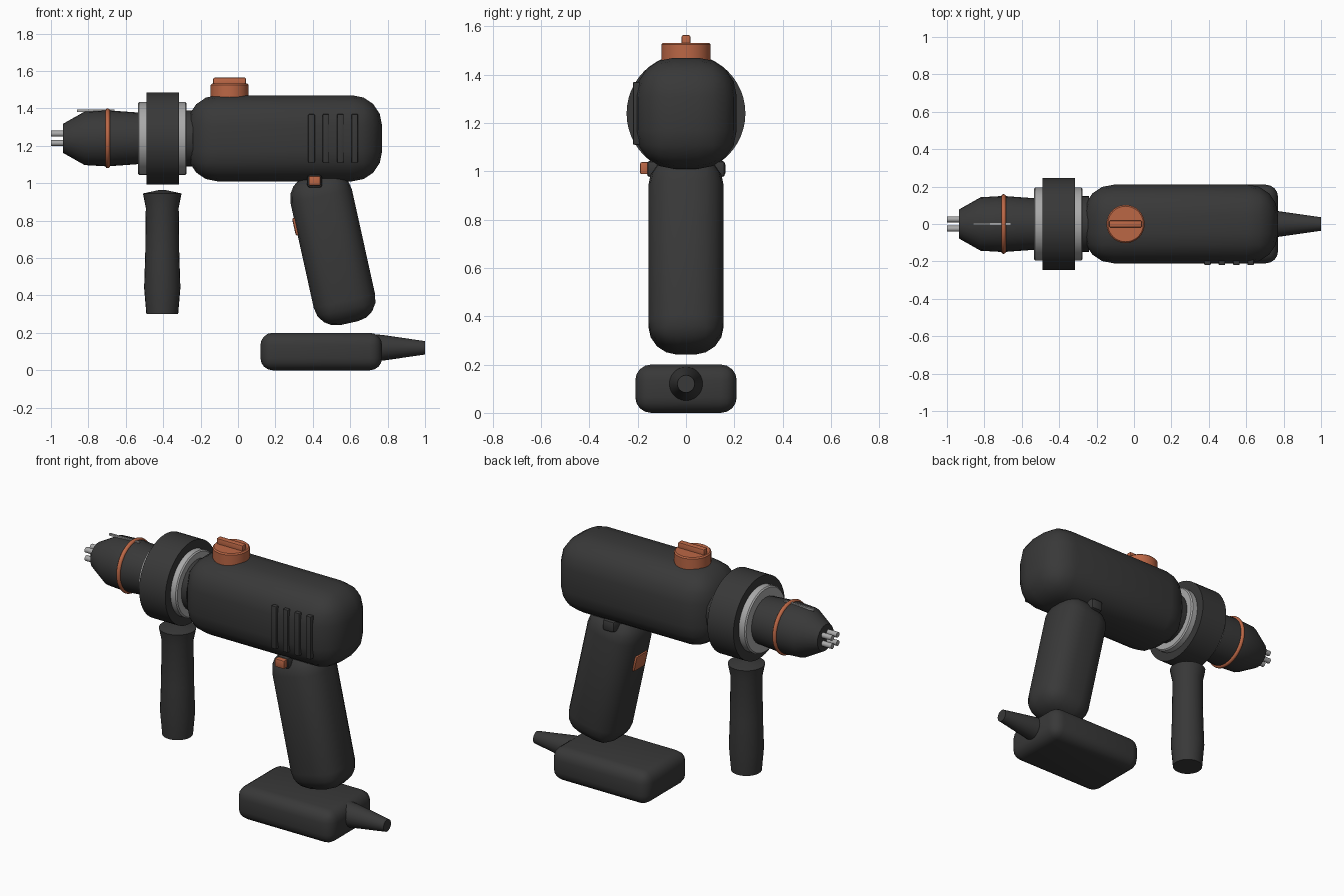
import bpy
import math
from mathutils import Matrix

if "Cube" in bpy.data.objects:
    bpy.data.objects.remove(bpy.data.objects["Cube"])


def material(name, rgb):
    m = bpy.data.materials.new(name)
    m.diffuse_color = (*rgb, 1)
    m.use_nodes = True
    m.node_tree.nodes["Principled BSDF"].inputs["Base Color"].default_value = m.diffuse_color
    return m


DARK = material("charcoal", (0.04, 0.04, 0.04))
ORANGE = material("burnt_orange", (0.50, 0.135, 0.06))
GREY = material("metal_grey", (0.40, 0.40, 0.40))


def finish(ob, name, mat, angle=35):
    ob.name = name
    ob.data.materials.append(mat)
    bpy.ops.object.select_all(action='DESELECT')
    ob.select_set(True)
    bpy.context.view_layer.objects.active = ob
    bpy.ops.object.shade_smooth_by_angle(angle=math.radians(angle))
    return ob


def box(name, mat, center, size, bevel=0, segments=4, tilt=0):
    """Rounded box, tilted about y."""
    bpy.ops.mesh.primitive_cube_add(size=1, location=center)
    ob = bpy.context.object
    ob.data.transform(Matrix.Diagonal((*size, 1)))
    ob.rotation_euler.y = tilt
    if bevel:
        b = ob.modifiers.new("round", 'BEVEL')
        b.width, b.segments = bevel, segments
        bpy.ops.object.modifier_apply(modifier=b.name)
    return finish(ob, name, mat)


def lathe(name, mat, profile, center, axis='Z', n=32):
    """Spin (position along axis, radius) points into a closed solid."""
    verts, faces = [], []
    for p, r in profile:
        for i in range(n):
            a = 2 * math.pi * i / n
            c, s = r * math.cos(a), r * math.sin(a)
            verts.append((p, c, s) if axis == 'X' else (c, s, p))
    for k in range(len(profile) - 1):
        for i in range(n):
            j = (i + 1) % n
            faces.append((k * n + i, k * n + j, (k + 1) * n + j, (k + 1) * n + i))
    last = (len(profile) - 1) * n
    faces.append(tuple(reversed(range(n))))
    faces.append(tuple(range(last, last + n)))
    me = bpy.data.meshes.new(name)
    me.from_pydata(verts, [], faces)
    ob = bpy.data.objects.new(name, me)
    ob.location = center
    bpy.context.collection.objects.link(ob)
    return finish(ob, name, mat)


AXIS_Z = 1.24
TILT = math.radians(-12.5)

# Motor housing, grip and battery
box("motor_housing", DARK, (0.25, 0, AXIS_Z), (1.04, 0.42, 0.46), 0.16)
box("grip", DARK, (0.507, 0, 0.65), (0.336, 0.312, 0.815), 0.12, 4, TILT)
box("battery", DARK, (0.445, 0, 0.10), (0.65, 0.42, 0.20), 0.065)
lathe("cord_sleeve", DARK, [(0.72, 0.073), (0.77, 0.069), (1.0, 0.036)],
      (0, 0, 0.12), 'X', 24)

# Trigger and direction switch
box("trigger", ORANGE, (0.343, 0, 0.775), (0.09, 0.11, 0.10), 0.012, 2, TILT)
box("switch_bar", DARK, (0.41, 0, 1.01), (0.08, 0.325, 0.068), 0.015, 2)
box("switch_button", ORANGE, (0.41, -0.172, 1.013), (0.062, 0.036, 0.05), 0.006, 2)

# Raised side vents
for i in range(4):
    box(f"vent_{i + 1}", DARK, (0.393 + 0.077 * i, -0.205, AXIS_Z),
        (0.035, 0.03, 0.26), 0.006, 2)

# Speed dial with finger bar
lathe("speed_dial", ORANGE, [(1.45, 0.102), (1.525, 0.102), (1.532, 0.095)],
      (-0.045, 0, 0), 'Z', 48)
box("dial_bar", ORANGE, (-0.045, 0, 1.54), (0.175, 0.036, 0.048), 0.006, 2)

# Gear collar and clamp ring
lathe("gear_collar", GREY, [(-0.535, 0.188), (-0.528, 0.195), (-0.282, 0.195),
                            (-0.275, 0.188)], (0, 0, AXIS_Z), 'X', 48)
lathe("clamp_ring", DARK, [(-0.49, 0.246), (-0.315, 0.246)], (0, 0, AXIS_Z), 'X', 48)
lathe("spindle_cover", DARK, [(-0.30, 0.15), (-0.24, 0.15)], (0, 0, AXIS_Z), 'X')

# Chuck with its coloured ring, jaws and pin
lathe("chuck", DARK, [(-0.935, 0.078), (-0.82, 0.143), (-0.70, 0.150),
                      (-0.52, 0.137)], (0, 0, AXIS_Z), 'X', 24)
bpy.ops.mesh.primitive_torus_add(location=(-0.697, 0, AXIS_Z), rotation=(0, math.pi / 2, 0),
                                 major_radius=0.147, minor_radius=0.013,
                                 major_segments=48, minor_segments=10)
finish(bpy.context.object, "chuck_ring", ORANGE, 60)
for y in (-1, 1):
    for z in (-1, 1):
        lathe(f"jaw_{'left' if y > 0 else 'right'}_{'top' if z > 0 else 'bottom'}", GREY,
              [(-1.0, 0.016), (-0.92, 0.016)], (0, 0.025 * y, AXIS_Z + 0.025 * z), 'X', 12)
box("chuck_pin", GREY, (-0.76, 0, 1.387), (0.20, 0.012, 0.012))

# Auxiliary side handle
lathe("side_handle", DARK, [(0.30, 0.085), (0.44, 0.097), (0.62, 0.091), (0.87, 0.088),
                            (0.945, 0.103), (0.965, 0.012)], (-0.405, 0, 0), 'Z', 24)
